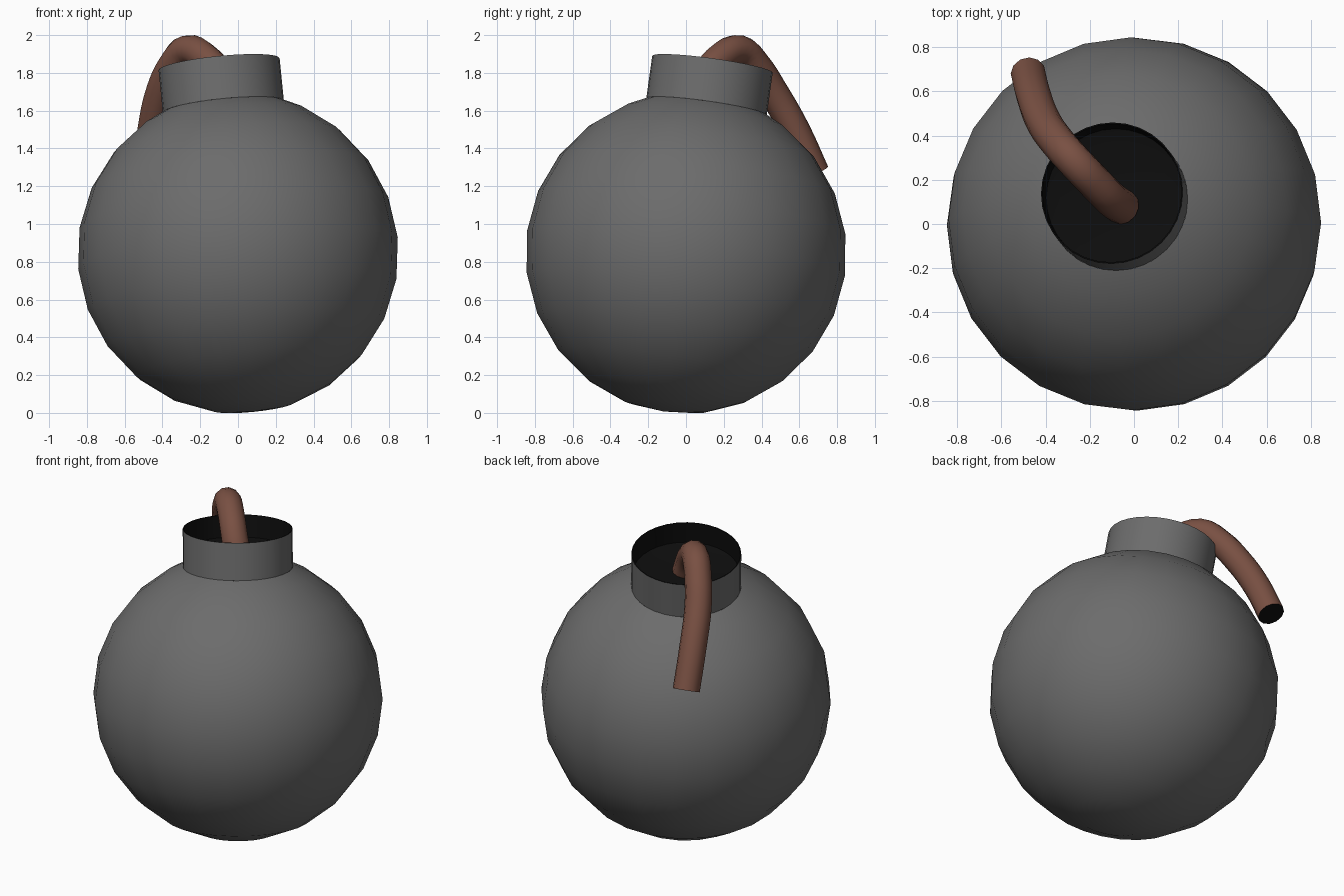
import bpy, bmesh, math
from mathutils import Vector

if "Cube" in bpy.data.objects:
    bpy.data.objects.remove(bpy.data.objects["Cube"])

def material(name, rgb):
    m = bpy.data.materials.new(name)
    m.diffuse_color = (*rgb, 1)
    m.use_nodes = True
    m.node_tree.nodes["Principled BSDF"].inputs["Base Color"].default_value = m.diffuse_color
    return m

GREY = material("iron grey", (0.15, 0.15, 0.15))
BLACK = material("black hollow", (0.004, 0.004, 0.004))
BROWN = material("fuse brown", (0.19, 0.08, 0.055))

R, NECK_R = 0.85, 0.322
CENTRE = Vector((0, 0, 0.845))
AXIS = Vector((-0.1, 0.14, 1.0)).normalized()   # the whole bomb leans back-left
TILT = Vector((0, 0, 1)).rotation_difference(AXIS)

def smooth(ob, angle):
    bpy.ops.object.select_all(action='DESELECT')
    ob.select_set(True)
    bpy.context.view_layer.objects.active = ob
    bpy.ops.object.shade_smooth_by_angle(angle=math.radians(angle))

def lathe(name, profile, sides, mats, dark_from=None):
    """Spin (radius, height) points about the leaning axis, top outward first."""
    bm = bmesh.new()
    rings = []
    for r, h in profile:
        if r < 1e-5:
            rings.append([bm.verts.new((0, 0, h))] * sides)
        else:
            rings.append([bm.verts.new((r * math.cos(2 * math.pi * i / sides),
                                        r * math.sin(2 * math.pi * i / sides), h))
                          for i in range(sides)])
    for k, (a, b) in enumerate(zip(rings, rings[1:])):
        for i in range(sides):
            j = (i + 1) % sides
            vs = list(dict.fromkeys((a[i], a[j], b[j], b[i])))
            f = bm.faces.new(vs)
            if dark_from is not None and k >= dark_from:
                f.material_index = 1
    for v in bm.verts:
        v.co = TILT @ v.co + CENTRE
    me = bpy.data.meshes.new(name)
    bm.to_mesh(me)
    bm.free()
    for m in mats:
        me.materials.append(m)
    ob = bpy.data.objects.new(name, me)
    bpy.context.collection.objects.link(ob)
    smooth(ob, 35)
    return ob

# Round body, open where the neck joins
start = math.asin(NECK_R / R)
angles = [start] + [math.radians(a) for a in range(30, 181, 15)]
body = lathe("body", [(R * math.sin(a), R * math.cos(a)) for a in reversed(angles)], 24, [GREY])

# Neck collar with a black recess
base = R * math.cos(start)
neck = lathe("neck", [(NECK_R, base), (NECK_R, 1.015), (NECK_R - 0.006, 1.015),
                      (NECK_R - 0.01, 0.88), (0.25, 0.86), (0, 0.86)],
             32, [GREY, BLACK], dark_from=1)

# Drooping fuse, swept along a smooth path
path = [(-0.05, 0.075, 1.69), (-0.10, 0.11, 1.79), (-0.17, 0.18, 1.875),
        (-0.27, 0.285, 1.92), (-0.345, 0.37, 1.84), (-0.405, 0.455, 1.71),
        (-0.452, 0.575, 1.50), (-0.478, 0.68, 1.27)]
cu = bpy.data.curves.new("fuse", 'CURVE')
cu.dimensions = '3D'
cu.bevel_depth = 0.08
cu.bevel_resolution = 4
cu.resolution_u = 4
cu.use_fill_caps = True
sp = cu.splines.new('BEZIER')
sp.bezier_points.add(len(path) - 1)
for p, co in zip(sp.bezier_points, path):
    p.co = co
    p.handle_left_type = p.handle_right_type = 'AUTO'
fuse = bpy.data.objects.new("fuse", cu)
bpy.context.collection.objects.link(fuse)
bpy.ops.object.select_all(action='DESELECT')
fuse.select_set(True)
bpy.context.view_layer.objects.active = fuse
bpy.ops.object.convert(target='MESH')
fuse = bpy.context.view_layer.objects.active
fuse.data.materials.clear()
fuse.data.materials.append(BROWN)
fuse.data.materials.append(BLACK)
# Black cut end at the hanging tip
tip, before = Vector(path[-1]), Vector(path[-2])
way = (tip - before).normalized()
for f in fuse.data.polygons:
    f.material_index = 1 if (f.center - tip).length < 0.079 and f.normal.dot(way) > 0.8 else 0
smooth(fuse, 50)
